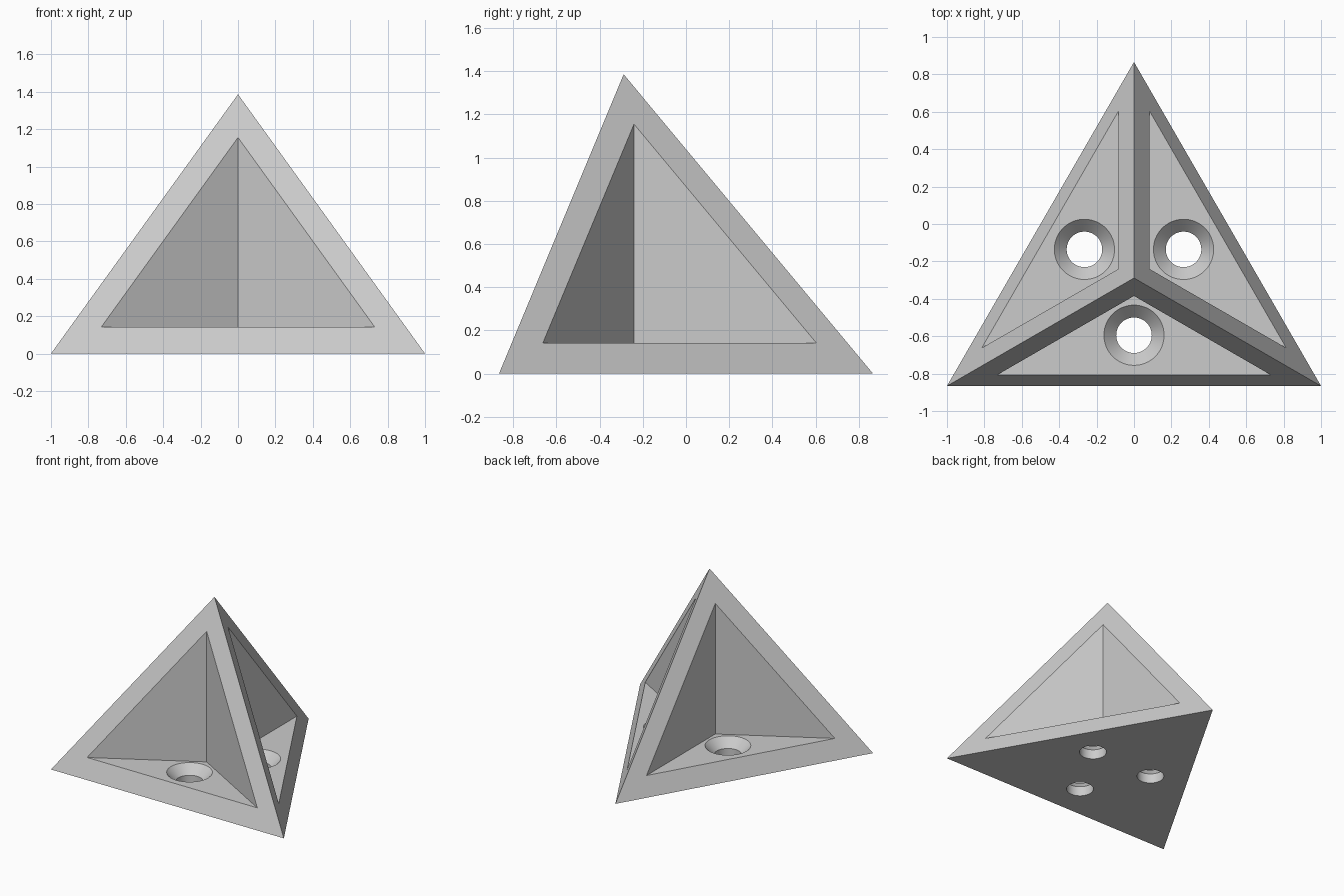
import bpy, bmesh, math
from mathutils import Vector, Matrix

cube = bpy.data.objects.get("Cube")
if cube:
    bpy.data.objects.remove(cube, do_unlink=True)

HALF = math.sqrt(3) / 2            # half the depth of the base triangle
CENTRE = Vector((0, -HALF / 3, 0))  # centre of the base triangle
APEX = 1.386
FLOOR = 0.142                      # height of the pocket floors
WEDGE = 0.096                      # pocket corner distance from centre
HOLE = 0.306                       # hole distance from centre
HOLE_R, SINK_R, SINK_Z = 0.095, 0.161, 0.074


def make_object(name, bm):
    bmesh.ops.recalc_face_normals(bm, faces=bm.faces)
    mesh = bpy.data.meshes.new(name)
    bm.to_mesh(mesh)
    bm.free()
    obj = bpy.data.objects.new(name, mesh)
    bpy.context.collection.objects.link(obj)
    return obj


def prism(name, points, z0, z1):
    """Upright prism over a flat outline."""
    bm = bmesh.new()
    base = bm.faces.new([bm.verts.new((x, y, z0)) for x, y in points])
    top = bmesh.ops.extrude_face_region(bm, geom=[base])["geom"]
    verts = [v for v in top if isinstance(v, bmesh.types.BMVert)]
    bmesh.ops.translate(bm, verts=verts, vec=(0, 0, z1 - z0))
    return make_object(name, bm)


def lathe(name, profile, steps=64):
    """Closed turned solid from (radius, height) points on the axis."""
    bm = bmesh.new()
    verts = [bm.verts.new((r, 0, z)) for r, z in profile]
    edges = [bm.edges.new(pair) for pair in zip(verts, verts[1:])]
    bmesh.ops.spin(bm, geom=verts + edges, axis=(0, 0, 1), cent=(0, 0, 0),
                   angle=math.tau, steps=steps, use_duplicate=False)
    bmesh.ops.remove_doubles(bm, verts=bm.verts, dist=1e-5)
    return make_object(name, bm)


# Solid pyramid body
bm = bmesh.new()
corners = [bm.verts.new(p) for p in ((-1, -HALF, 0), (1, -HALF, 0), (0, HALF, 0))]
tip = bm.verts.new((0, CENTRE.y, APEX))
bm.faces.new(corners)
for i in range(3):
    bm.faces.new((corners[i], corners[(i + 1) % 3], tip))
body = make_object("pyramid_body", bm)

# One material for the whole body
grey = bpy.data.materials.new("light_grey")
grey.use_nodes = True
colour = (0.6, 0.6, 0.6, 1)
grey.diffuse_color = colour
grey.node_tree.nodes["Principled BSDF"].inputs["Base Color"].default_value = colour
body.data.materials.append(grey)

# Three upright pockets, each with a countersunk hole in its floor
reach = 2.0
outline = [(0, -WEDGE), (-reach, -WEDGE - reach * math.tan(math.pi / 6)),
           (reach, -WEDGE - reach * math.tan(math.pi / 6))]
sink_slope = (SINK_R - HOLE_R) / (FLOOR - SINK_Z)
over = 0.02
profile = [(0, -0.1), (HOLE_R, -0.1), (HOLE_R, SINK_Z),
           (SINK_R + over * sink_slope, FLOOR + over), (0, FLOOR + over)]
cutters = []
for i in range(3):
    turn = Matrix.Translation(CENTRE) @ Matrix.Rotation(i * math.tau / 3, 4, "Z")
    pocket = prism("pocket_cutter", outline, FLOOR, 2)
    pocket.data.transform(turn)
    hole = lathe("hole_cutter", profile)
    hole.data.transform(turn @ Matrix.Translation((0, -HOLE, 0)))
    cutters += [pocket, hole]

for cutter in cutters:
    cutter.data.materials.append(grey)
    cutter.hide_render = True
    cut = body.modifiers.new(cutter.name, "BOOLEAN")
    cut.operation = "DIFFERENCE"
    cut.solver = "EXACT"
    cut.object = cutter

# Apply the cuts and drop the helpers
bpy.context.view_layer.update()
graph = bpy.context.evaluated_depsgraph_get()
body.data = bpy.data.meshes.new_from_object(body.evaluated_get(graph))
body.modifiers.clear()
for cutter in cutters:
    bpy.data.objects.remove(cutter, do_unlink=True)

# Smooth hole walls, sharp edges elsewhere
bpy.ops.object.select_all(action="DESELECT")
body.select_set(True)
bpy.context.view_layer.objects.active = body
bpy.ops.object.shade_smooth_by_angle(angle=math.radians(30))
